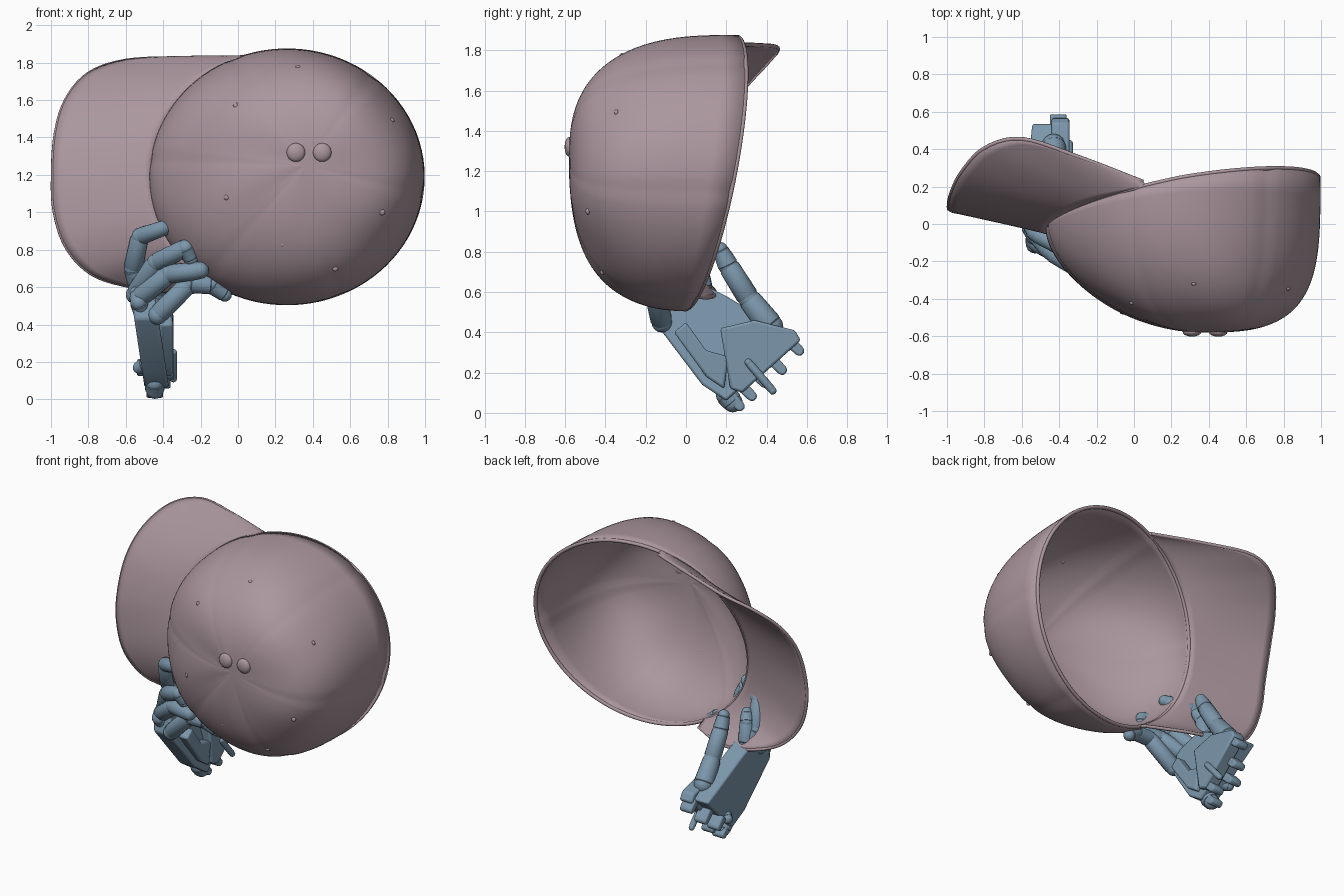
import bpy, bmesh, math
from mathutils import Vector
from math import sin, cos, pi, radians

if "Cube" in bpy.data.objects:
    bpy.data.objects.remove(bpy.data.objects["Cube"])


def material(name, rgb):
    m = bpy.data.materials.new(name)
    m.diffuse_color = (*rgb, 1)
    m.use_nodes = True
    m.node_tree.nodes["Principled BSDF"].inputs["Base Color"].default_value = m.diffuse_color
    return m


CLOTH = material("mauve_cloth", (0.41, 0.31, 0.345))
METAL = material("blue_grey", (0.20, 0.31, 0.41))


def finish(bm, name, mat, angle=50):
    bmesh.ops.recalc_face_normals(bm, faces=bm.faces)
    me = bpy.data.meshes.new(name)
    bm.to_mesh(me)
    bm.free()
    me.materials.append(mat)
    ob = bpy.data.objects.new(name, me)
    bpy.context.collection.objects.link(ob)
    bpy.ops.object.select_all(action='DESELECT')
    ob.select_set(True)
    bpy.context.view_layer.objects.active = ob
    bpy.ops.object.shade_smooth_by_angle(angle=radians(angle))
    return ob


def loft(bm, rows, closed):
    grid = [[bm.verts.new(p) for p in r] for r in rows]
    for a, b in zip(grid, grid[1:]):
        n = len(a)
        for i in range(n if closed else n - 1):
            j = (i + 1) % n
            bm.faces.new((a[i], a[j], b[j], b[i]))
    return grid


def smooth_path(pts, per):
    pts = [Vector(p) for p in pts]
    q = [2 * pts[0] - pts[1]] + pts + [2 * pts[-1] - pts[-2]]
    out = []
    for i in range(1, len(q) - 2):
        a, b, c, d = q[i - 1:i + 3]
        for k in range(per):
            t = k / per
            out.append(0.5 * (2 * b + (c - a) * t + (2 * a - 5 * b + 4 * c - d) * t * t
                              + (3 * b - a - 3 * c + d) * t ** 3))
    return out + [pts[-1]]


def hem(name, pts, radius, cyclic):
    cu = bpy.data.curves.new(name, 'CURVE')
    cu.dimensions = '3D'
    cu.bevel_depth, cu.bevel_resolution = radius, 2
    sp = cu.splines.new('POLY')
    sp.points.add(len(pts) - 1)
    for s, p in zip(sp.points, pts):
        s.co = (*p, 1)
    sp.use_cyclic_u = cyclic
    cu.materials.append(CLOTH)
    bpy.context.collection.objects.link(bpy.data.objects.new(name, cu))


def thicken(ob, t):
    m = ob.modifiers.new("thickness", 'SOLIDIFY')
    m.thickness, m.offset = t, 0


# Crown: superellipse dome lofted from a tilted oval rim to the apex
APEX = Vector((0.36, -0.57, 1.25))


def rim(a):
    x, z = 0.262 + 0.725 * cos(a), 1.19 + 0.675 * sin(a)
    y = 0.13 + 0.2 * (x - 0.3) + 0.19 * (z - 1.19) - 0.025 * max(0, cos(a))
    return Vector((x, y, z))


def dome(a, t):
    r, n = rim(a), 2.55 + 0.8 * cos(a) + 0.15 * sin(a)
    f, h = cos(t) ** (2 / n), sin(t) ** (2 / n)
    p = Vector((APEX.x + (r.x - APEX.x) * f, r.y + (APEX.y - r.y) * h, APEX.z + (r.z - APEX.z) * f))
    # stitched panel seams and soft creases
    mid = Vector((0.3, 0.1, 1.2))
    seam = max(0, cos(3 * a + 0.4) ** 2 - 0.97) / 0.03
    d = -0.005 * seam * f + 0.006 * sin(5 * a + 3 * t) * sin(2 * t)
    return p + (p - mid).normalized() * d


N, M = 120, 36
bm = bmesh.new()
rows = [[dome(2 * pi * i / N, pi / 2 * 0.985 * k / M) for i in range(N)] for k in range(M + 1)]
grid = loft(bm, rows, True)
bm.faces.new(grid[-1])
surface = [p for r in rows for p in r]
crown = finish(bm, "cap_crown", CLOTH)
thicken(crown, 0.02)
hem("crown_hem", [rim(2 * pi * i / 90) for i in range(90)], 0.012, True)

# Brim: ruled surface between the left part of the rim and a curved outer edge
edge = smooth_path([(.05, .225, 1.828), (-.3, .36, 1.825), (-.6, .455, 1.81), (-.8, .405, 1.74),
                    (-.92, .28, 1.6), (-.975, .17, 1.42), (-.99, .1, 1.2), (-.98, .075, 1.0),
                    (-.915, .065, .81), (-.78, .09, .67), (-.58, .14, .605), (-.35, .12, .575),
                    (-.1, .0, .58)], 5)
last = len(edge) - 1
inner = [rim(radians(106 + 134 * i / last)) for i in range(last + 1)]
bm = bmesh.new()
loft(bm, [[a.lerp(b, k / 12) for a, b in zip(inner, edge)] for k in range(13)], False)
brim = finish(bm, "cap_brim", CLOTH)
thicken(brim, 0.02)
hem("brim_hem", edge, 0.011, False)


# Buttons and eyelets on the crown
def bead(name, x, z, r, flat, out=0.0):
    p = min(surface, key=lambda s: (s.x - x) ** 2 + (s.z - z) ** 2)
    bm = bmesh.new()
    bmesh.ops.create_uvsphere(bm, u_segments=16, v_segments=10, radius=r)
    for v in bm.verts:
        v.co = Vector((x + v.co.x, p.y - out + v.co.y * flat, z + v.co.z))
    finish(bm, name, CLOTH)


for x in (0.31, 0.45):
    bead("top_button", x, 1.32, 0.05, 0.5, 0.008)
for x, z in ((.32, 1.77), (-.01, 1.57), (.82, 1.49), (-.06, 1.08), (.77, 1.0), (.24, .83), (.52, .7)):
    bead("eyelet", x, z, 0.016, 0.7, 0.006)


# Robot hand
def limb(name, pts, radii):
    """Chain of chamfered, tapered segments with ball joints."""
    bm = bmesh.new()
    pts = [Vector(p) for p in pts]
    for i in range(len(pts) - 1):
        a, b = pts[i], pts[i + 1]
        q = (b - a).to_track_quat('Z', 'Y')
        rows = []
        for t, s in ((0, .85), (.08, 1), (.92, 1), (1, .85)):
            r = s * (radii[i] * (1 - t) + radii[i + 1] * t)
            rows.append([a.lerp(b, t) + q @ Vector((r * cos(2 * pi * k / 16), r * sin(2 * pi * k / 16), 0))
                         for k in range(16)])
        g = loft(bm, rows, True)
        bm.faces.new(g[0])
        bm.faces.new(g[-1])
    for p, r in zip(pts, radii):
        s = bmesh.ops.create_uvsphere(bm, u_segments=14, v_segments=8, radius=r * 0.95)
        bmesh.ops.translate(bm, verts=s['verts'], vec=p)
    return finish(bm, name, METAL, 35)


def plate(name, outline, x0, x1, lean=0.15):
    """Bevelled plate in the y-z plane, leaning toward -x with height."""
    bm = bmesh.new()
    loops = [[(x - lean * (z - 0.2), y, z) for y, z in outline] for x in (x0, x1)]
    g = loft(bm, loops, True)
    bm.faces.new(g[0])
    bm.faces.new(g[1])
    ob = finish(bm, name, METAL, 30)
    b = ob.modifiers.new("edge", 'BEVEL')
    b.width, b.segments = 0.012, 2


plate("palm", [(-.14, .43), (.08, .14), (.2, .06), (.54, .37), (.46, .42), (.2, .58), (.08, .64), (-.11, .57)],
      -0.52, -0.39)
plate("palm_pad", [(-.06, .4), (.1, .18), (.19, .12), (.21, .28), (.1, .31), (.0, .45)], -0.42, -0.35, 0)
plate("thumb_mount", [(.17, .42), (.22, .12), (.28, .1), (.57, .36), (.54, .41), (.34, .46)], -0.44, -0.345, 0)

fingers = {
    "index_finger": [(-.53, .07, .6), (-.56, .03, .7), (-.525, -.05, .87), (-.37, -.14, .925)],
    "middle_finger": [(-.55, -.02, .56), (-.44, -.15, .73), (-.28, -.25, .81), (-.25, -.23, .75)],
    "ring_finger": [(-.53, -.09, .54), (-.37, -.18, .67), (-.2, -.25, .69)],
    "little_finger": [(-.43, -.12, .45), (-.26, -.16, .62), (-.14, -.15, .61), (-.07, -.13, .56)],
}
for name, pts in fingers.items():
    limb(name, pts, [.054, .052, .048, .04])
for y, z in ((.0, .58), (-.05, .54), (-.09, .49)):
    limb("knuckle_link", [(-.5, y + .04, z - .05), (-.53, y - .02, z + .03)], [.05, .05])
# inner tip pads that poke through behind the brim and into the crown
limb("index_pad", [(-.52, .08, .62), (-.51, .06, .75), (-.49, .03, .8)], [.052, .045, .036])
limb("thumb", [(-.43, .42, .43), (-.42, .31, .57), (-.415, .21, .73), (-.41, .17, .81)],
     [.066, .056, .052, .04])

# Wrist lugs along the lower edge and the thin rod beside them
for y, z, out, x0 in ((.23, .07, .045, -.49), (.29, .12, .045, -.45), (.36, .18, .04, -.54),
                      (.44, .25, .045, -.5), (.53, .34, .04, -.45)):
    lug = [(y - .04, z), (y, z + .04), (y + .015 + out, z + .02 - out),
           (y + .018 + out, z - out), (y + out, z - .018 - out), (y - .02 + out, z - .015 - out)]
    plate("wrist_lug", lug, x0, x0 + .09, 0)
limb("wrist_knob", [(-.445, .2, .09), (-.445, .232, .052)], [.055, .052])
limb("wrist_side_knob", [(-.5, .28, .18), (-.53, .3, .17)], [.04, .035])
limb("wrist_rod", [(-.345, .31, .25), (-.345, .43, .11)], [.02, .02])
